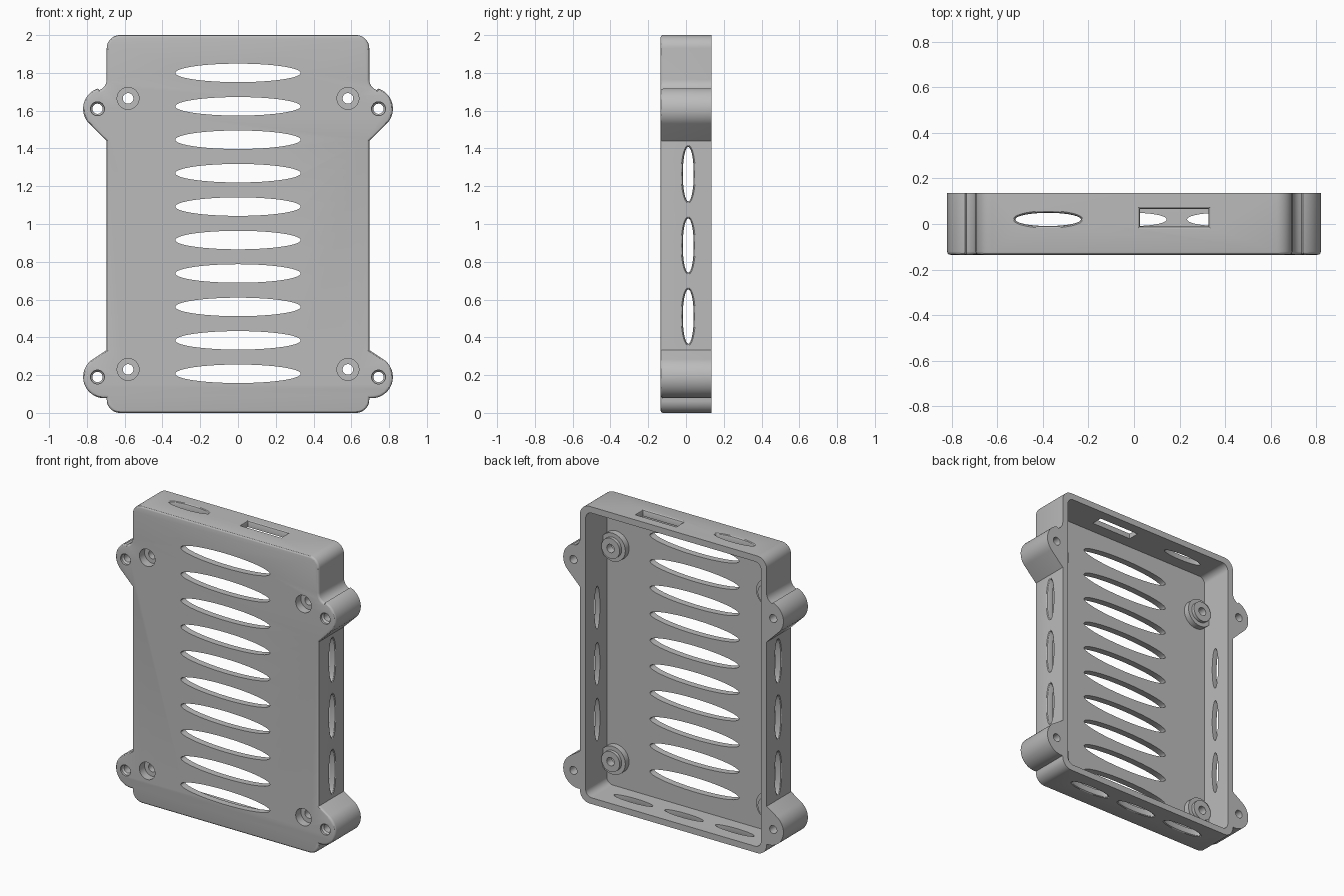
import bpy, bmesh
from math import sin, cos, radians, pi
from mathutils import Vector

if "Cube" in bpy.data.objects:
    bpy.data.objects.remove(bpy.data.objects["Cube"])

HALF_W, HEIGHT, FRONT, BACK = 0.695, 2.0, -0.135, 0.135
WALL, FLOOR = 0.042, -0.09

grey = bpy.data.materials.new("plain grey")
grey.use_nodes = True
grey.diffuse_color = (0.5, 0.5, 0.5, 1)
grey.node_tree.nodes["Principled BSDF"].inputs["Base Color"].default_value = grey.diffuse_color


def arc(cx, cz, r, a0, a1, n=12):
    """Points along an arc, angles in degrees."""
    angles = [radians(a0 + (a1 - a0) * i / n) for i in range(n + 1)]
    return [(cx + r * cos(a), cz + r * sin(a)) for a in angles]


def ellipse(cu, cv, ru, rv, n=48):
    return [(cu + ru * cos(2 * pi * i / n), cv + rv * sin(2 * pi * i / n)) for i in range(n)]


def rectangle(cu, cv, ru, rv):
    return [(cu + su * ru, cv + sv * rv) for su, sv in ((-1, -1), (1, -1), (1, 1), (-1, 1))]


def loft(bm, axis, sections):
    """Skin closed outlines placed at depths along one axis."""
    place = {"x": lambda u, v, d: (d, u, v),
             "y": lambda u, v, d: (u, d, v),
             "z": lambda u, v, d: (u, v, d)}[axis]
    rings = [[bm.verts.new(place(u, v, d)) for u, v in pts] for d, pts in sections]
    faces = [bm.faces.new(rings[0]), bm.faces.new(rings[-1])]
    for a, b in zip(rings, rings[1:]):
        for i in range(len(a)):
            j = (i + 1) % len(a)
            faces.append(bm.faces.new((a[i], a[j], b[j], b[i])))
    bmesh.ops.recalc_face_normals(bm, faces=faces)
    return faces


def make(name, bm):
    mesh = bpy.data.meshes.new(name)
    bm.to_mesh(mesh)
    bm.free()
    mesh.materials.append(grey)
    obj = bpy.data.objects.new(name, mesh)
    bpy.context.collection.objects.link(obj)
    return obj


def combine(target, tool, operation):
    mod = target.modifiers.new(tool.name, "BOOLEAN")
    mod.object, mod.operation, mod.solver = tool, operation, "EXACT"
    bpy.context.view_layer.objects.active = target
    bpy.ops.object.modifier_apply(modifier=mod.name)
    bpy.data.objects.remove(tool)


# Outer outline: rounded corners and a mounting ear near each end of the side
R = 0.07
EAR_X, EAR_R, EAR_LOW, EAR_HIGH = 0.708, 0.112, 0.19, 1.61
side = arc(HALF_W - R, R, R, -90, 0)
side += arc(EAR_X, EAR_LOW, EAR_R, -96, 57, 28)
side += [(HALF_W, 0.333), (HALF_W, 1.439)]
side += arc(EAR_X, EAR_HIGH, EAR_R, -45, 72, 24)
side += arc(HALF_W + 0.06, 1.765, 0.06, 250, 180, 6)
side += arc(HALF_W - R, HEIGHT - R, R, 0, 90)
outline = side + [(-x, z) for x, z in reversed(side)]

# Shell with a softly rounded front edge
bm = bmesh.new()
loft(bm, "y", [(FRONT, outline), (BACK, outline)])
front_edges = [e for e in bm.edges if all(abs(v.co.y - FRONT) < 1e-5 for v in e.verts)]
bmesh.ops.bevel(bm, geom=front_edges, offset=0.014, segments=3, profile=0.5,
                affect="EDGES", clamp_overlap=False)
case = make("case", bm)

# Open cavity at the back
bm = bmesh.new()
w, r = HALF_W - WALL, 0.045
inner = arc(w - r, WALL + r, r, -90, 0) + arc(w - r, HEIGHT - WALL - r, r, 0, 90)
inner += [(-x, z) for x, z in reversed(inner)]
loft(bm, "y", [(FLOOR, inner), (BACK + 0.1, inner)])
combine(case, make("cavity_cutter", bm), "DIFFERENCE")

# Stepped screw bosses on the floor
screws = [(sx * 0.582, z) for sx in (-1, 1) for z in (0.23, 1.665)]
bm = bmesh.new()
for x, z in screws:
    loft(bm, "y", [(d, ellipse(x, z, rad, rad)) for d, rad in
                   ((FLOOR - 0.02, 0.095), (-0.05, 0.095), (-0.05, 0.068), (-0.028, 0.068))])
combine(case, make("screw_bosses", bm), "UNION")

# Openings
bm = bmesh.new()
for x, z in screws:
    loft(bm, "y", [(d, ellipse(x, z, rad, rad, 32)) for d, rad in
                   ((-0.2, 0.058), (-0.08, 0.058), (-0.08, 0.028), (0.05, 0.028))])
for x in (-0.744, 0.744):
    for z in (EAR_LOW, EAR_HIGH):
        loft(bm, "y", [(d, ellipse(x, z, rad, rad, 32)) for d, rad in
                       ((-0.2, 0.037), (-0.12, 0.037), (-0.11, 0.027), (0.2, 0.027))])

# Front ventilation slots
for i in range(10):
    slot = ellipse(0, 0.207 + 0.177 * i, 0.332, 0.049, 64)
    loft(bm, "y", [(-0.2, slot), (-0.03, slot)])


def wall_opening(axis, outer, sign, shape, cu, cv, ru, rv):
    """Opening through one wall with a softened outer rim."""
    steps = ((-0.1, 0), (-0.012, 0), (-0.004, 0.003), (0, 0.009), (0.05, 0.009))
    loft(bm, axis, [(outer + sign * d, shape(cu, cv, ru + g, rv + g)) for d, g in steps])


# Side, bottom and top openings
for s in (-1, 1):
    for z in (0.51, 0.886, 1.264):
        wall_opening("x", s * HALF_W, s, ellipse, 0.012, z, 0.029, 0.144)
for x in (-0.377, 0, 0.377):
    wall_opening("z", 0, -1, ellipse, x, 0.02, 0.144, 0.029)
wall_opening("z", HEIGHT, 1, ellipse, -0.377, 0.02, 0.144, 0.029)
wall_opening("z", HEIGHT, 1, rectangle, 0.177, 0.028, 0.15, 0.038)
combine(case, make("opening_cutter", bm), "DIFFERENCE")

# Smooth curves, crisp edges
bpy.ops.object.select_all(action="DESELECT")
case.select_set(True)
bpy.context.view_layer.objects.active = case
bpy.ops.object.shade_smooth_by_angle(angle=radians(30))
